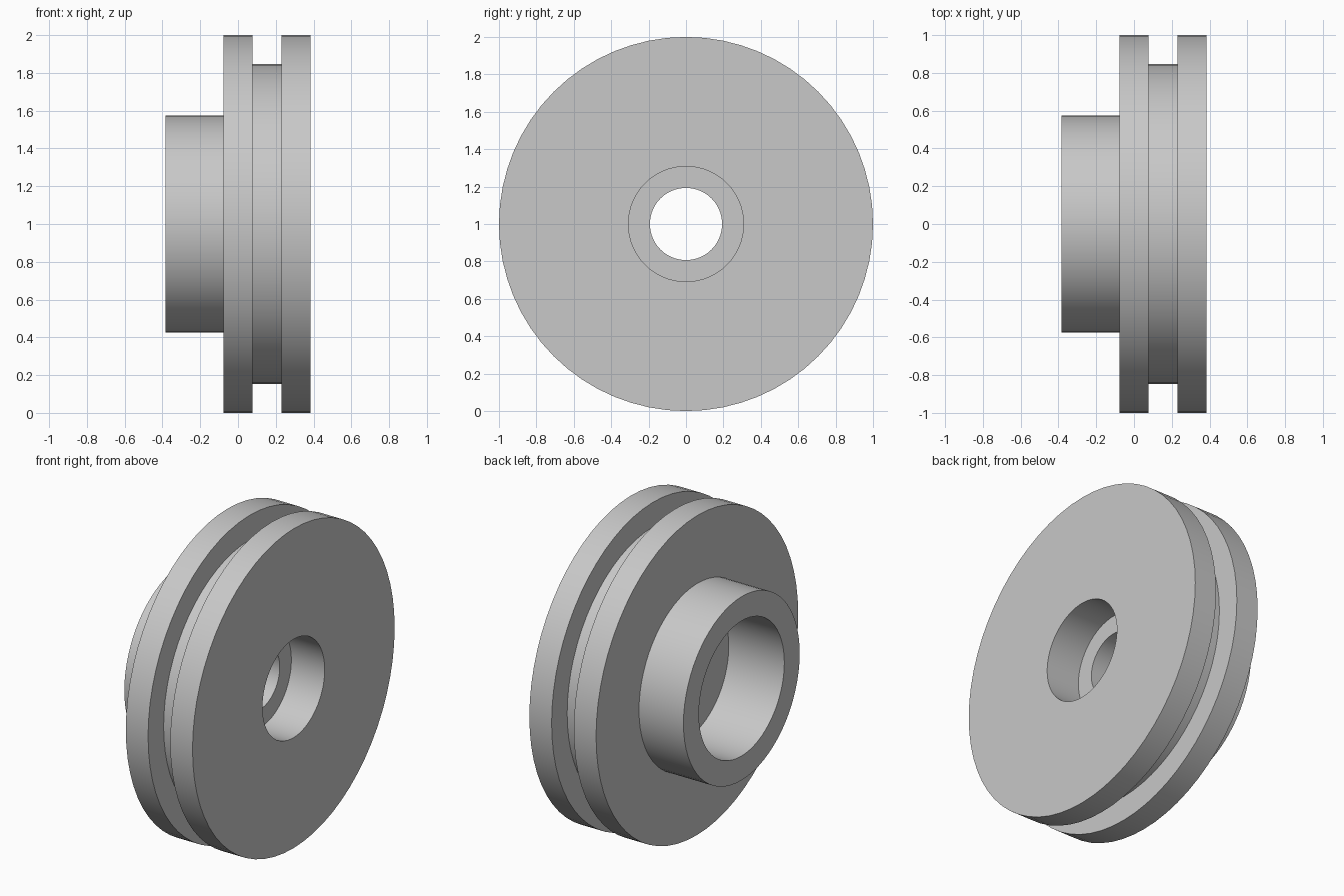
import bpy, bmesh, math
from mathutils import Vector, Matrix

cube = bpy.data.objects.get("Cube")
if cube:
    bpy.data.objects.remove(cube, do_unlink=True)

# Single flat grey
grey = bpy.data.materials.new("light grey")
grey.use_nodes = True
colour = (0.58, 0.58, 0.58, 1)
grey.diffuse_color = colour
grey.node_tree.nodes["Principled BSDF"].inputs["Base Color"].default_value = colour

SEGMENTS = 64
END = 0.385            # half of the total width
STEP = 2 * END / 5     # width of one flange or of the groove

# Closed half section as (x, radius): hub, flange, groove, flange, stepped bore
profile = [
    (-END, 0.423), (-END, 0.575),
    (-END + 2 * STEP, 0.575), (-END + 2 * STEP, 1),
    (-END + 3 * STEP, 1), (-END + 3 * STEP, 0.846),
    (-END + 4 * STEP, 0.846), (-END + 4 * STEP, 1),
    (END, 1), (END, 0.308),
    (END - 1.5 * STEP, 0.308), (END - 1.5 * STEP, 0.193),
    (0, 0.193), (0, 0.423),
]

# Turn the section around the x axis
bm = bmesh.new()
rings = []
for i in range(SEGMENTS):
    turn = Matrix.Rotation(math.tau * i / SEGMENTS, 3, "X")
    rings.append([bm.verts.new(turn @ Vector((x, 0, r))) for x, r in profile])
for i, ring in enumerate(rings):
    after = rings[(i + 1) % SEGMENTS]
    for j in range(len(profile)):
        k = (j + 1) % len(profile)
        bm.faces.new((ring[j], ring[k], after[k], after[j]))
bmesh.ops.recalc_face_normals(bm, faces=bm.faces)

mesh = bpy.data.meshes.new("grooved_wheel")
bm.to_mesh(mesh)
bm.free()
mesh.materials.append(grey)
wheel = bpy.data.objects.new("grooved_wheel", mesh)
wheel.location.z = 1
bpy.context.collection.objects.link(wheel)

# Smooth round walls with crisp rims
bpy.ops.object.select_all(action="DESELECT")
wheel.select_set(True)
bpy.context.view_layer.objects.active = wheel
bpy.ops.object.shade_smooth_by_angle(angle=math.radians(30))
